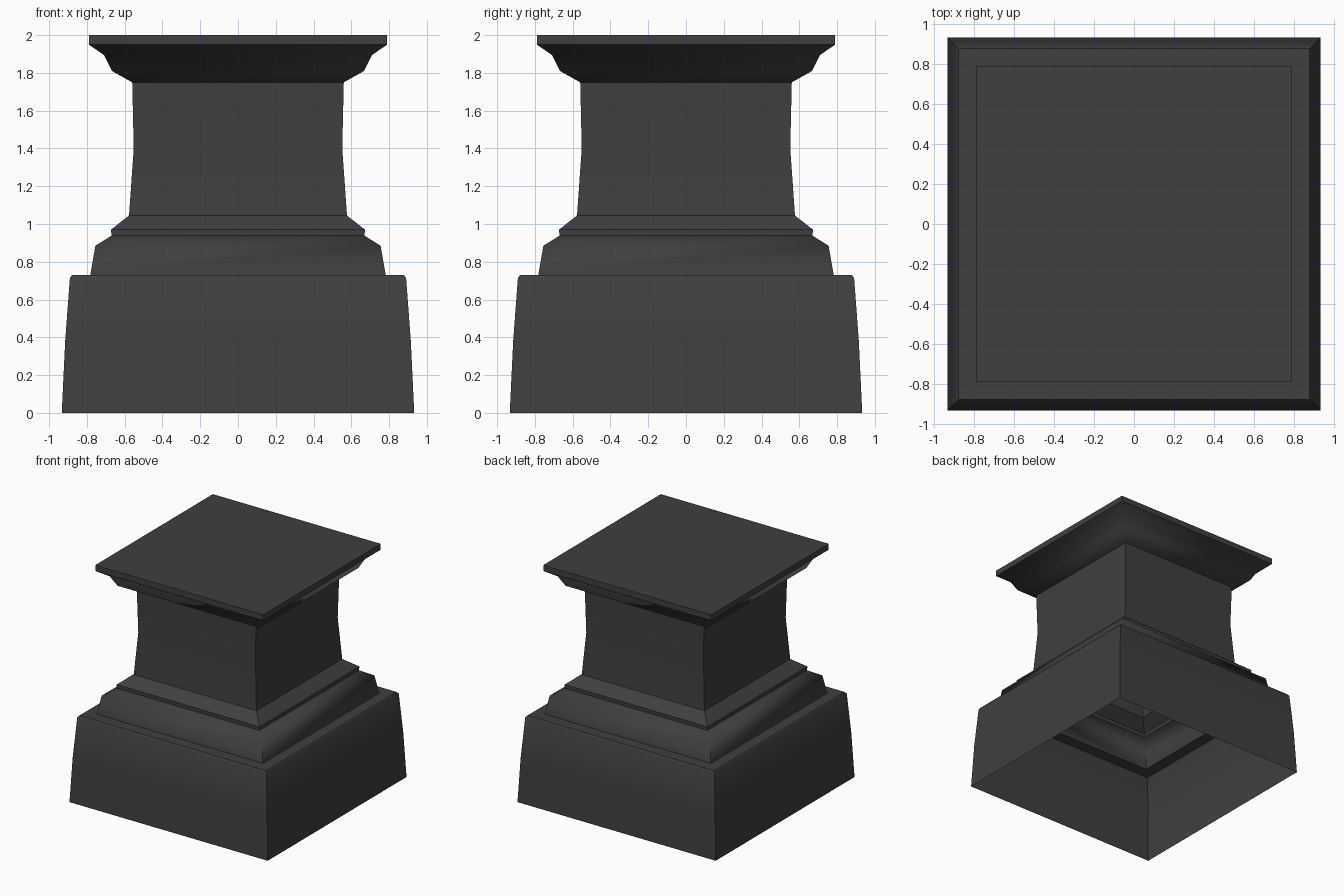
import bpy, bmesh, math

if "Cube" in bpy.data.objects:
    bpy.data.objects.remove(bpy.data.objects["Cube"])

stone = bpy.data.materials.new("charcoal stone")
stone.diffuse_color = (0.05, 0.05, 0.05, 1)
stone.use_nodes = True
stone.node_tree.nodes["Principled BSDF"].inputs["Base Color"].default_value = stone.diffuse_color


def square_shell(name, profile, cap=False):
    """Sweep a (half width, height) profile around a square plan, open below."""
    bm = bmesh.new()
    rings = [[bm.verts.new((sx * w, sy * w, z))
              for sx, sy in ((-1, -1), (1, -1), (1, 1), (-1, 1))]
             for w, z in profile]
    for low, high in zip(rings, rings[1:]):
        for i in range(4):
            j = (i + 1) % 4
            bm.faces.new((low[i], low[j], high[j], high[i]))
    if cap:
        bm.faces.new(rings[-1])
    mesh = bpy.data.meshes.new(name)
    bm.to_mesh(mesh)
    bm.free()
    mesh.materials.append(stone)
    obj = bpy.data.objects.new(name, mesh)
    bpy.context.collection.objects.link(obj)
    bpy.ops.object.select_all(action='DESELECT')
    obj.select_set(True)
    bpy.context.view_layer.objects.active = obj
    bpy.ops.object.shade_smooth_by_angle(angle=math.radians(50))


# Tapered plinth with a softened rim and flat ledge
square_shell("plinth", [(0.933, 0), (0.915, 0.38), (0.89, 0.715),
                        (0.878, 0.73), (0.782, 0.73)])
# Stepped moulding above the plinth
square_shell("base_moulding", [(0.782, 0.73), (0.755, 0.885), (0.67, 0.938),
                               (0.672, 0.97), (0.577, 1.045)])
# Slightly waisted shaft
square_shell("shaft", [(0.577, 1.045), (0.552, 1.4), (0.56, 1.75)])
# Flared cornice with flat top slab
square_shell("cornice", [(0.56, 1.75), (0.667, 1.81), (0.71, 1.895),
                         (0.79, 1.95), (0.79, 2.0)], cap=True)
